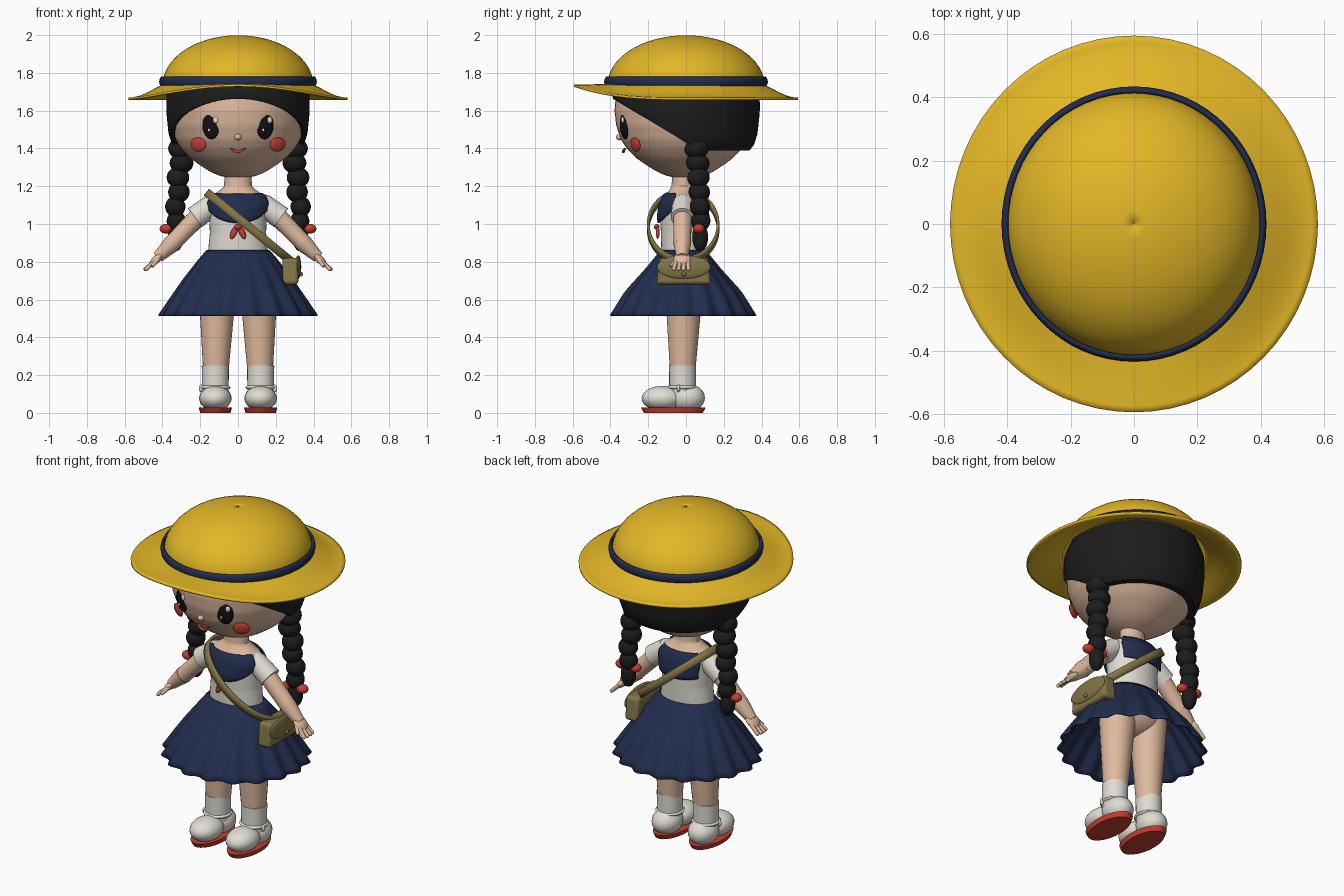
import bpy, bmesh
from math import sin, cos, pi, radians, sqrt
from mathutils import Vector

cube = bpy.data.objects.get("Cube")
if cube:
    bpy.data.objects.remove(cube)
made = []


def material(name, r, g, b):
    m = bpy.data.materials.new(name)
    m.use_nodes = True
    m.diffuse_color = (r, g, b, 1)
    bsdf = next(n for n in m.node_tree.nodes if n.type == 'BSDF_PRINCIPLED')
    bsdf.inputs["Base Color"].default_value = (r, g, b, 1)
    bsdf.inputs["Roughness"].default_value = 0.8
    return m


YELLOW = material("straw yellow", 0.76, 0.47, 0.02)
NAVY = material("navy cloth", 0.016, 0.026, 0.075)
SKIN = material("skin", 0.74, 0.49, 0.34)
HAIR = material("black hair", 0.012, 0.012, 0.012)
EYE = material("eye black", 0.006, 0.005, 0.005)
WHITE = material("off white", 0.74, 0.72, 0.65)
RED = material("coral red", 0.55, 0.05, 0.03)
TAN = material("tan leather", 0.23, 0.18, 0.065)


def finish(name, bm, mat):
    bmesh.ops.recalc_face_normals(bm, faces=bm.faces)
    me = bpy.data.meshes.new(name)
    bm.to_mesh(me)
    bm.free()
    ob = bpy.data.objects.new(name, me)
    bpy.context.collection.objects.link(ob)
    me.materials.append(mat)
    made.append(ob)
    return ob


def sheet(name, fn, nu, nv, mat, closed=True, thick=0):
    """Grid surface: fn(u, v) with u across (or around) and v along."""
    bm = bmesh.new()
    cols = nu if closed else nu + 1
    g = [[bm.verts.new(fn(i / nu, j / nv)) for i in range(cols)] for j in range(nv + 1)]
    for j in range(nv):
        for i in range(nu):
            k = (i + 1) % cols
            bm.faces.new((g[j][i], g[j][k], g[j + 1][k], g[j + 1][i]))
    ob = finish(name, bm, mat)
    if thick:
        mod = ob.modifiers.new("thickness", 'SOLIDIFY')
        mod.thickness, mod.offset = thick, 0
    return ob


def ball(name, loc, scale, mat, rot=0, tilt=0):
    bm = bmesh.new()
    bmesh.ops.create_uvsphere(bm, u_segments=24, v_segments=14, radius=1)
    ob = finish(name, bm, mat)
    ob.location, ob.scale, ob.rotation_euler = loc, scale, (tilt, 0, rot)
    return ob


def rod(name, a, b, r1, r2, mat):
    a, b = Vector(a), Vector(b)
    bm = bmesh.new()
    bmesh.ops.create_cone(bm, cap_ends=True, segments=24, radius1=r1, radius2=r2, depth=(b - a).length)
    ob = finish(name, bm, mat)
    ob.location = (a + b) / 2
    ob.rotation_euler = (b - a).to_track_quat('Z', 'Y').to_euler()
    return ob


def curve_at(pts, z):
    """Interpolate the radii of a profile [(z, r...), ...] at height z."""
    for p, q in zip(pts, pts[1:]):
        if z <= q[0]:
            t = max(0, (z - p[0]) / (q[0] - p[0]))
            return [m + (n - m) * t for m, n in zip(p[1:], q[1:])]
    return list(pts[-1][1:])


# Head
FACE = [(1.24, 0.03), (1.25, 0.085), (1.275, 0.145), (1.31, 0.2), (1.35, 0.255), (1.4, 0.302),
        (1.45, 0.332), (1.52, 0.355), (1.6, 0.364), (1.7, 0.355), (1.8, 0.3), (1.9, 0.01)]


def head_point(u, v):
    a, z = 2 * pi * u, 1.24 + 0.66 * v
    r = curve_at(FACE, z)[0]
    return r * cos(a), r * sin(a) * (1.04 if sin(a) < 0 else 0.98), z


sheet("head", head_point, 48, 44, SKIN)

# Hair cap: hairline slopes from the forehead to the nape, rim folds in to the head
CAP = [(1.38, 0.325), (1.42, 0.35), (1.48, 0.368), (1.6, 0.38), (1.7, 0.378), (1.82, 0.33), (1.92, 0.01)]


def hair_point(u, v):
    a = 2 * pi * u
    low = max(1.39, 1.43 - 0.62 * 0.375 * sin(a))
    w = max(0, (v - 0.05) / 0.95)
    z = low + (1.92 - low) * w
    r = curve_at(CAP, z)[0] - (0.04 if v == 0 else 0)
    if v == 0.05:
        r -= 0.004
    return r * cos(a), r * sin(a) * 1.03, z


sheet("hair_cap", hair_point, 64, 20, HAIR)

# Hat
sheet("hat_crown", lambda u, v: (0.395 * cos(v * 1.57) * cos(2 * pi * u), 0.412 * cos(v * 1.57) * sin(2 * pi * u),
                                 1.735 + 0.26 * sin(v * 1.57)), 64, 16, YELLOW, thick=0.008)


def brim_point(u, v):
    a = 2 * pi * u
    edge = 1.663 + 0.07 * max(0, -sin(a)) ** 3
    z = 1.735 + (edge - 1.735) * sin(v * 1.57) ** 1.3
    r = 0.385 + 0.195 * v
    return r * cos(a), (r + 0.014) * sin(a), z


sheet("hat_brim", brim_point, 64, 10, YELLOW, thick=0.012)
sheet("hat_band", lambda u, v: ((0.402 + 0.01 * sin(pi * v)) * cos(2 * pi * u), (0.418 + 0.01 * sin(pi * v)) * sin(2 * pi * u),
                                1.728 + 0.05 * v), 64, 4, NAVY, thick=0.012)

# Face features
ball("nose", (0, -0.352, 1.46), (0.019, 0.019, 0.017), SKIN)


def smile(u, v):
    x = 0.08 * u - 0.04
    bow = 1 - (x / 0.04) ** 2
    return x, -0.333 + 0.012 * (1 - bow), 1.403 - 0.012 * bow - 0.016 * bow * v


sheet("mouth", smile, 12, 2, RED, closed=False, thick=0.012)
for s, side in ((-1, "right"), (1, "left")):
    ball(side + "_eye", (s * 0.143, -0.327, 1.52), (0.048, 0.018, 0.072), EYE, s * 0.33, 0.08)
    ball(side + "_eye_glint", (s * 0.143 + 0.024, -0.343 + s * 0.008, 1.55), (0.014, 0.008, 0.017), WHITE, s * 0.33)
    ball(side + "_eye_spark", (s * 0.143 - 0.01, -0.347 - s * 0.004, 1.497), (0.007, 0.005, 0.009), WHITE, s * 0.33)
    ball(side + "_cheek", (s * 0.21, -0.267, 1.42), (0.046, 0.014, 0.038), RED, s * 0.5, 0.2)

# Torso: ellipse rings, skin above the neckline
BODY = [(0.84, 0.16, 0.115), (0.95, 0.149, 0.118), (1.05, 0.152, 0.122), (1.11, 0.165, 0.112),
        (1.15, 0.145, 0.092), (1.175, 0.1, 0.075), (1.2, 0.074, 0.062), (1.28, 0.07, 0.056)]


def body_point(a, z, grow=0):
    rx, ry = curve_at(BODY, z)
    return (rx + grow) * cos(a), (ry + grow) * sin(a) - 0.015, z


torso = sheet("torso", lambda u, v: body_point(2 * pi * u, 0.84 + 0.44 * v), 40, 44, WHITE)
torso.data.materials.append(SKIN)
for f in torso.data.polygons:
    f.material_index = int(f.center.z > 1.145)


# Sailor collar, front and back
def collar(name, middle, spread, dip, low):
    def point(u, v):
        k = 2 * u - 1
        z0 = low + dip * k * k
        return body_point(radians(middle + spread * k), z0 + (1.16 - z0) * v, 0.012)
    sheet(name, point, 20, 8, NAVY, closed=False, thick=0.009)


collar("collar_front", -90, 66, 0.07, 1.005)
collar("collar_back", 90, 52, 0.01, 1.01)

# Neck scarf knot
ball("scarf_knot", (0, -0.155, 0.985), (0.02, 0.014, 0.016), RED)
for s in (-1, 1):
    tail = ball("scarf_tail", (s * 0.022, -0.15, 0.955), (0.016, 0.01, 0.036), RED)
    tail.rotation_euler.y = -s * 0.4

# Skirt with pleats
SKIRT = [(0, 0.162), (0.1, 0.193), (0.45, 0.283), (0.75, 0.35), (1, 0.405)]


def skirt_point(u, v):
    a = 2 * pi * u
    r = curve_at(SKIRT, v)[0] + 0.015 * v * cos(18 * a)
    return r * cos(a), r * sin(a) * (0.72 + 0.21 * min(1, v * 1.6)) - 0.015, 0.86 - 0.345 * v


sheet("skirt", skirt_point, 144, 12, NAVY, thick=0.008)
ball("hips", (0, -0.015, 0.72), (0.185, 0.125, 0.12), SKIN)

for s, side in ((-1, "right"), (1, "left")):
    # Leg, sock and shoe
    x = s * 0.12
    rod(side + "_leg", (x * 0.98, -0.018, 0.2), (x * 0.9, -0.01, 0.72), 0.066, 0.105, SKIN)
    rod(side + "_sock", (x, -0.018, 0.09), (x, -0.018, 0.25), 0.07, 0.072, WHITE)
    ball(side + "_shoe_toe", (x, -0.125, 0.077), (0.086, 0.11, 0.066), WHITE)
    ball(side + "_shoe_heel", (x, 0.005, 0.08), (0.082, 0.095, 0.075), WHITE)
    ball(side + "_shoe_strap", (x, -0.02, 0.135), (0.08, 0.08, 0.02), WHITE)
    ball(side + "_shoe_button", (x + s * 0.075, -0.04, 0.13), (0.012, 0.009, 0.02), WHITE)
    sole = rod(side + "_sole", (x, -0.067, 0), (x, -0.067, 0.028), 0.08, 0.088, RED)
    sole.scale.y = 1.95
    # Sleeve, arm and hand
    rod(side + "_sleeve", (s * 0.13, -0.015, 1.105), (s * 0.228, -0.018, 1.033), 0.058, 0.062, WHITE)
    ball(side + "_shoulder", (s * 0.133, -0.015, 1.1), (0.058, 0.058, 0.058), WHITE)
    rod(side + "_upper_arm", (s * 0.2, -0.018, 1.05), (s * 0.36, -0.02, 0.885), 0.05, 0.045, SKIN)
    rod(side + "_forearm", (s * 0.345, -0.02, 0.9), (s * 0.425, -0.02, 0.823), 0.048, 0.03, SKIN)
    palm = ball(side + "_palm", (s * 0.43, -0.02, 0.815), (0.048, 0.045, 0.021), SKIN)
    palm.rotation_euler.y = s * 0.75
    for k in range(4):
        y = -0.05 + 0.02 * k
        tip = (s * (0.492 - 0.005 * abs(k - 1.5)), y * 1.3, 0.762)
        rod(side + "_finger", (s * 0.435, y, 0.81), tip, 0.012, 0.01, SKIN)
        ball(side + "_fingertip", tip, (0.0105, 0.0105, 0.0105), SKIN)
    rod(side + "_thumb", (s * 0.42, -0.045, 0.82), (s * 0.455, -0.08, 0.775), 0.014, 0.009, SKIN)
    # Braid
    for k in range(6):
        r = 0.066 - 0.003 * k
        ball(side + "_braid_bead", (s * (0.298 + 0.007 * k + 0.006 * (-1) ** k), 0.058 + 0.004 * k, 1.4 - 0.077 * k),
             (r, r, 0.055), HAIR, tilt=0.3 * (-1) ** k)
    for k in (-1, 1):
        ball(side + "_hair_tie", (s * (0.335 + 0.045 * k), 0.068, 0.975), (0.035, 0.03, 0.026), RED)
    ball(side + "_braid_tail", (s * 0.33, 0.075, 0.93), (0.042, 0.042, 0.075), HAIR)

# Shoulder bag: loop strap from the right shoulder to the left hip
def strap_point(u, v):
    t = 2 * pi * u
    k, w = (1 - cos(t)) / 2, 0.045 * (v - 0.5)
    return -0.162 + 0.44 * k + 0.62 * w, -0.015 + 0.185 * sin(t), 1.165 - 0.36 * k + 0.78 * w


sheet("bag_strap", strap_point, 56, 2, TAN, thick=0.014)
bm = bmesh.new()
bmesh.ops.create_cube(bm, size=1)
for p in bm.verts:
    p.co = Vector((p.co.x * 0.085, p.co.y * (0.26 if p.co.z > 0 else 0.29), p.co.z * 0.14))
bag = finish("bag_body", bm, TAN)
bag.location = (0.277, -0.012, 0.75)
bevel = bag.modifiers.new("rounded", 'BEVEL')
bevel.width, bevel.segments = 0.018, 3
ball("bag_flap", (0.318, -0.012, 0.772), (0.017, 0.143, 0.062), TAN)
ball("bag_button", (0.334, -0.012, 0.735), (0.01, 0.012, 0.012), TAN)

# Smooth shading with sharp edges kept
bpy.ops.object.select_all(action='DESELECT')
for ob in made:
    ob.select_set(True)
bpy.context.view_layer.objects.active = made[0]
bpy.ops.object.shade_smooth_by_angle(angle=radians(40))
